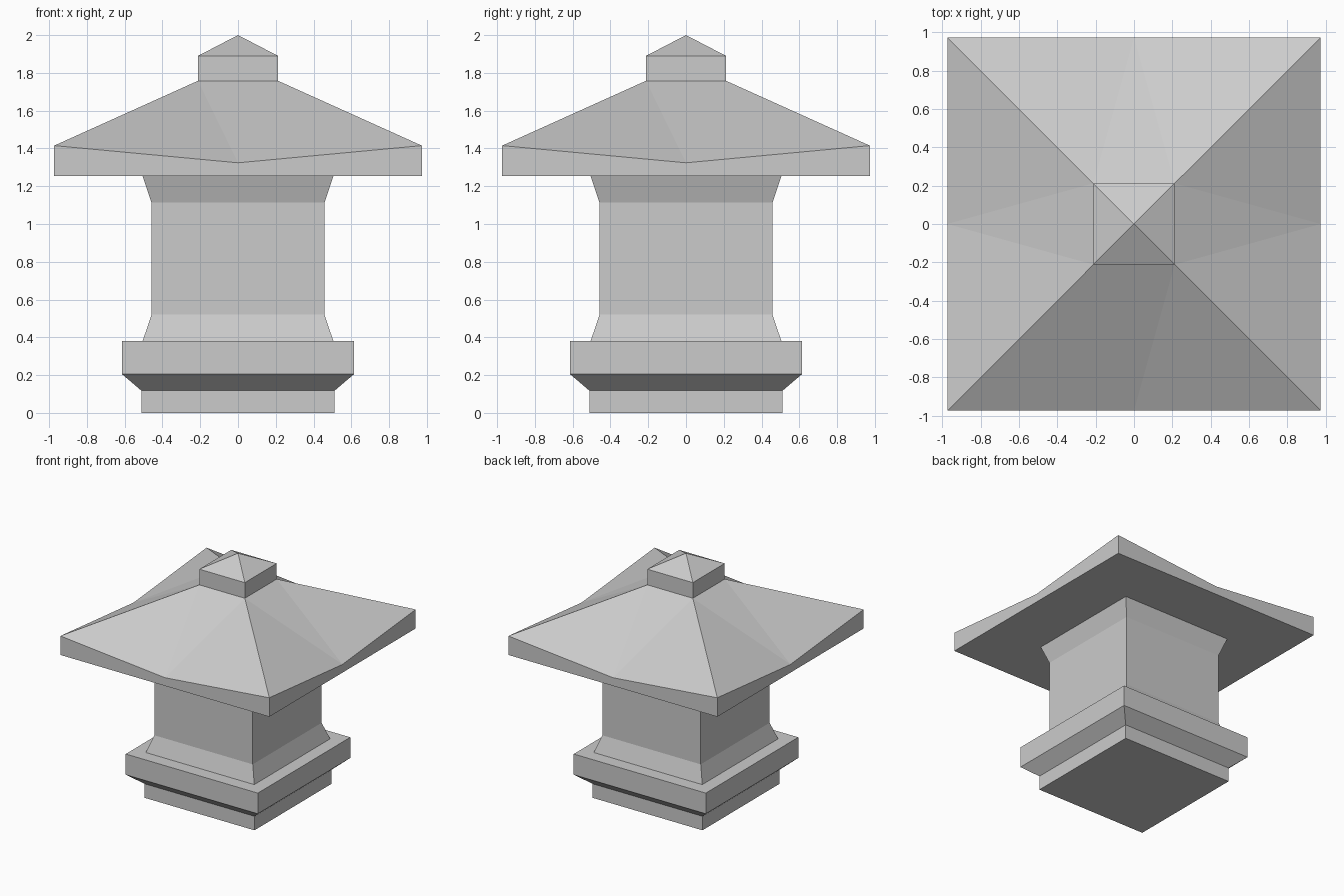
import bpy

if "Cube" in bpy.data.objects:
    bpy.data.objects.remove(bpy.data.objects["Cube"])

CORNERS = [(-1, -1), (1, -1), (1, 1), (-1, 1)]


def make_object(name, verts, faces):
    mesh = bpy.data.meshes.new(name)
    mesh.from_pydata(verts, [], faces)
    mesh.update()
    obj = bpy.data.objects.new(name, mesh)
    bpy.context.collection.objects.link(obj)
    return obj


def square_stack(name, profile, apex=None):
    """Square rings from (half width, height) pairs, closed flat or to a point."""
    verts = [(x * h, y * h, z) for h, z in profile for x, y in CORNERS]
    faces = [(3, 2, 1, 0)]
    for r in range(len(profile) - 1):
        for i in range(4):
            a, b = r * 4 + i, r * 4 + (i + 1) % 4
            faces.append((a, b, b + 4, a + 4))
    top = len(verts) - 4
    if apex is None:
        faces.append(tuple(range(top, top + 4)))
    else:
        verts.append((0, 0, apex))
        faces += [(top + i, top + (i + 1) % 4, top + 4) for i in range(4)]
    return make_object(name, verts, faces)


def sagging_roof(name, half, bottom, corner_z, middle_z, top_half, top_z):
    """Hipped roof whose eaves dip at the middle of each side."""
    verts = []
    for h, z in ((half, bottom), (half, corner_z), (top_half, top_z)):
        verts += [(x * h, y * h, z) for x, y in CORNERS]
    # eave middles, top edge only
    for i in range(4):
        (x0, y0), (x1, y1) = CORNERS[i], CORNERS[(i + 1) % 4]
        verts.append(((x0 + x1) / 2 * half, (y0 + y1) / 2 * half, middle_z))
    faces = [(3, 2, 1, 0), (8, 9, 10, 11)]
    for i in range(4):
        j, m = (i + 1) % 4, 12 + i
        faces += [(i, j, m), (i, m, 4 + i), (j, 4 + j, m),   # fascia
                  (4 + i, m, 8 + i), (m, 8 + j, 8 + i), (m, 4 + j, 8 + j)]
    return make_object(name, verts, faces)


# Stepped foot with an undercut bevel
square_stack("base", [(0.512, 0), (0.512, 0.118), (0.615, 0.206), (0.615, 0.38)])
# Flared column
square_stack("column", [(0.505, 0.38), (0.458, 0.52), (0.458, 1.113), (0.505, 1.255)])
# Roof with raised corners
sagging_roof("roof", 0.973, 1.255, 1.415, 1.324, 0.212, 1.758)
# Pointed cap
square_stack("cap", [(0.212, 1.758), (0.212, 1.89)], apex=2.0)
